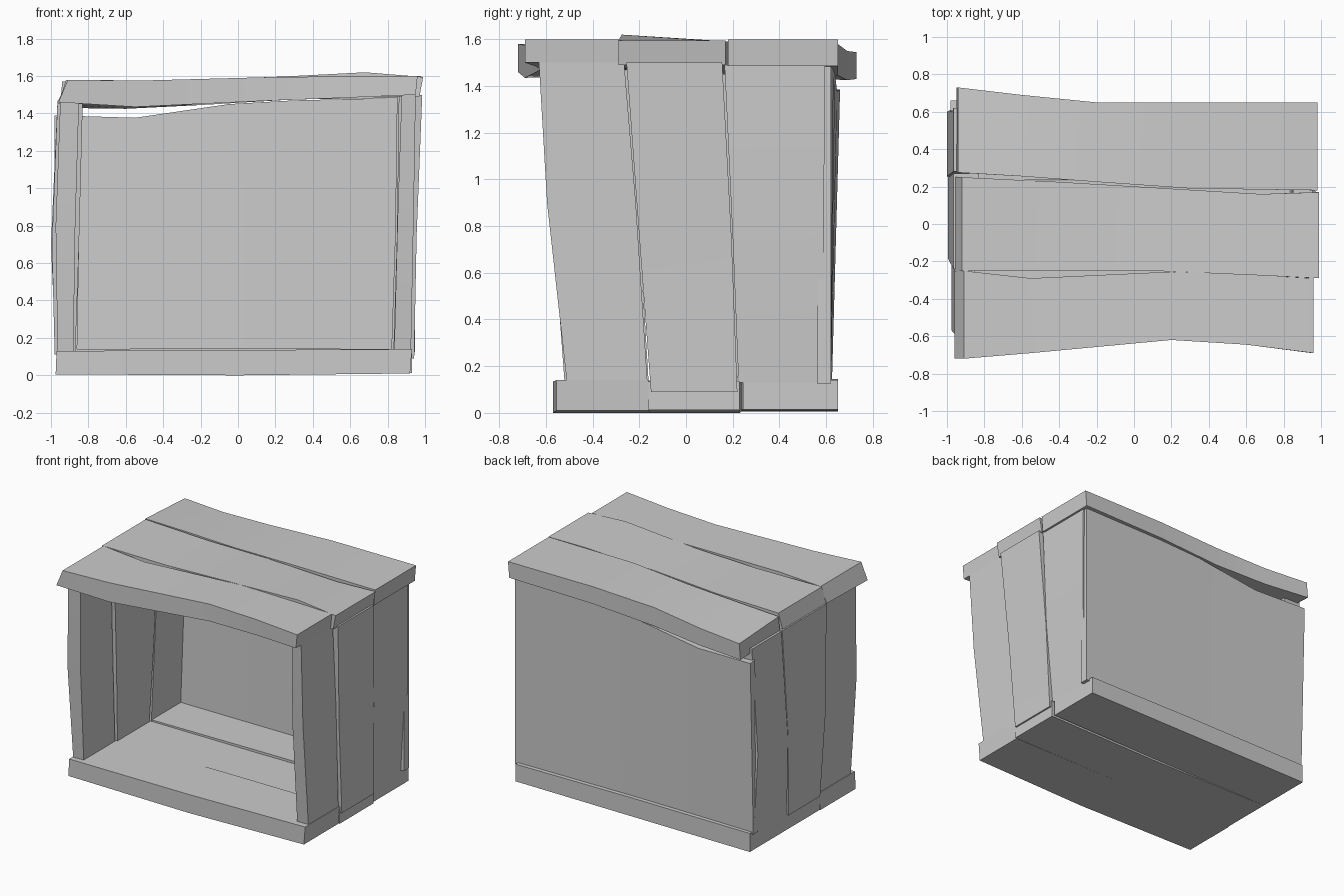
import bpy, bmesh, math


def pair(v):
    return v if isinstance(v, tuple) else (v, v)


def plank(name, axis, stations, slant=(0, 0)):
    """Loft a warped board. Each station is (along, u0, u1, v0, v1): u is the width
    (y for x/z boards) and v the thickness; slant shifts the v0 side of both ends."""
    bm = bmesh.new()
    rings = []
    for i, (a, u0, u1, v0, v1) in enumerate(stations):
        shift = slant[0] if i == 0 else slant[1] if i == len(stations) - 1 else 0
        (v00, v01), (v10, v11) = pair(v0), pair(v1)
        ring = []
        for u, v, s in ((u0, v00, shift), (u1, v01, shift), (u1, v11, 0), (u0, v10, 0)):
            co = (a + s, u, v) if axis == 'x' else (v, u, a + s)
            ring.append(bm.verts.new(co))
        rings.append(ring)
    for r, q in zip(rings, rings[1:]):
        for k in range(4):
            n = (k + 1) % 4
            bm.faces.new((r[k], r[n], q[n], q[k]))
    bm.faces.new(rings[0])
    bm.faces.new(rings[-1])
    bmesh.ops.recalc_face_normals(bm, faces=bm.faces)
    me = bpy.data.meshes.new(name)
    bm.to_mesh(me)
    bm.free()
    ob = bpy.data.objects.new(name, me)
    bpy.context.collection.objects.link(ob)
    bpy.ops.object.select_all(action='DESELECT')
    ob.select_set(True)
    bpy.context.view_layer.objects.active = ob
    bpy.ops.object.shade_smooth_by_angle(angle=math.radians(30))


# Lid: three warped boards running left to right
plank("top_front_board", 'x', [
    (-0.91, -0.72, -0.25, (1.46, 1.47), 1.58),
    (-0.55, -0.69, -0.29, (1.435, 1.45), 1.575),
    (0.20, -0.62, -0.255, 1.47, 1.595),
    (0.60, -0.645, -0.27, 1.485, 1.598),
    (0.96, -0.69, -0.29, 1.50, 1.60)], slant=(-0.05, -0.01))
plank("top_middle_board", 'x', [
    (-0.92, -0.25, 0.25, 1.45, 1.58),
    (-0.40, -0.25, 0.225, 1.45, 1.575),
    (0.10, -0.25, 0.195, 1.47, 1.59),
    (0.68, -0.275, 0.16, 1.49, (1.62, 1.59)),
    (0.99, -0.29, 0.17, 1.49, 1.595)], slant=(-0.04, -0.02))
plank("top_rear_board", 'x', [
    (-0.94, 0.275, 0.73, (1.45, 1.43), (1.57, 1.545)),
    (-0.60, 0.255, 0.69, (1.45, 1.425), (1.575, 1.55)),
    (-0.20, 0.225, 0.65, 1.445, 1.58),
    (0.30, 0.19, 0.65, 1.475, 1.60),
    (0.98, 0.18, 0.65, 1.485, 1.60)], slant=(-0.01, -0.01))

# Base boards
plank("bottom_front_board", 'x', [
    (-0.97, -0.56, -0.15, 0.005, 0.13),
    (0.0, -0.57, -0.15, 0.0, 0.135),
    (0.93, -0.555, -0.16, 0.01, 0.14)], slant=(-0.005, -0.01))
plank("bottom_middle_board", 'x', [
    (-0.97, -0.15, 0.235, 0.005, 0.13),
    (0.0, -0.15, 0.23, 0.0, 0.13),
    (0.93, -0.16, 0.23, 0.012, 0.135)])
plank("bottom_rear_board", 'x', [
    (-0.97, 0.235, 0.65, 0.005, 0.14),
    (0.0, 0.235, 0.65, 0.01, 0.145),
    (0.92, 0.245, 0.65, 0.015, 0.14)])

# Right wall boards, bottom to top
plank("right_front_board", 'z', [
    (0.13, -0.51, -0.165, 0.835, 0.925),
    (0.90, -0.595, -0.215, 0.855, 0.94),
    (1.50, -0.63, -0.265, 0.875, 0.95)])
plank("right_middle_board", 'z', [
    (0.09, -0.15, 0.22, 0.83, 0.942),
    (0.75, -0.20, 0.195, 0.85, 0.955),
    (1.50, -0.255, 0.155, 0.86, 0.985)])
plank("right_rear_board", 'z', [
    (0.13, 0.225, 0.60, 0.82, 0.92),
    (0.75, 0.20, 0.59, 0.84, 0.955),
    (1.49, 0.165, 0.595, 0.85, 0.955)])

# Left wall boards, bottom to top
plank("left_front_board", 'z', [
    (0.13, -0.52, -0.16, -0.965, -0.88),
    (0.80, -0.57, -0.20, -0.975, -0.87),
    (1.47, -0.60, -0.25, -0.95, -0.85)])
plank("left_middle_board", 'z', [
    (0.11, -0.145, 0.22, -0.98, -0.87),
    (0.70, -0.185, 0.245, -0.995, -0.85),
    (1.47, -0.24, 0.27, -0.965, -0.83)])
plank("left_rear_board", 'z', [
    (0.13, 0.23, 0.61, -0.975, -0.86),
    (0.70, 0.255, 0.60, -1.0, -0.85),
    (1.47, 0.28, 0.62, -0.965, -0.83)])

# Back panel, dipping and leaning out toward the left
plank("back_panel", 'x', [
    (-0.98, 0.57, 0.625, 0.125, (1.39, 1.385)),
    (-0.55, 0.565, 0.62, 0.125, 1.377),
    (-0.05, 0.56, 0.62, 0.125, 1.45),
    (0.30, 0.56, 0.62, 0.125, 1.47),
    (0.945, 0.56, 0.62, 0.125, 1.485)])
panel = bpy.data.objects["back_panel"]
for v in panel.data.vertices:
    if v.co.z > 1:
        v.co.y += 0.035 * (0.95 - v.co.x) / 1.93
